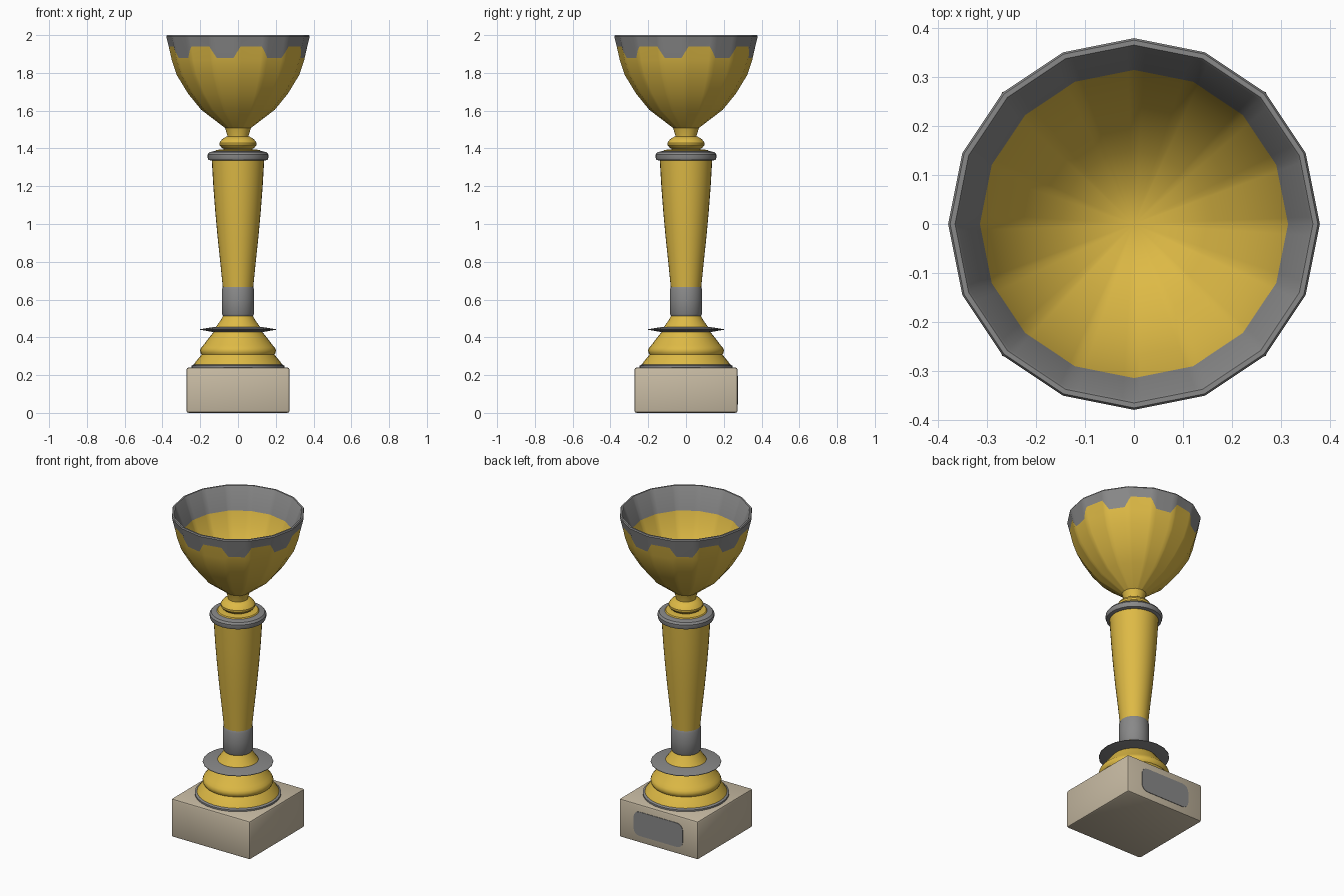
import bpy, bmesh, math
from mathutils import Vector

if "Cube" in bpy.data.objects:
    bpy.data.objects.remove(bpy.data.objects["Cube"])


def material(name, rgb):
    m = bpy.data.materials.new(name)
    m.diffuse_color = (*rgb, 1)
    m.use_nodes = True
    m.node_tree.nodes["Principled BSDF"].inputs["Base Color"].default_value = m.diffuse_color
    return m


GOLD = material("gold", (0.73, 0.49, 0.06))
GREY = material("silver grey", (0.25, 0.25, 0.25))
STONE = material("beige stone", (0.58, 0.50, 0.37))


def finish(name, bm, mats, angle=35):
    bmesh.ops.remove_doubles(bm, verts=bm.verts, dist=1e-5)
    bmesh.ops.recalc_face_normals(bm, faces=bm.faces)
    me = bpy.data.meshes.new(name)
    bm.to_mesh(me)
    bm.free()
    ob = bpy.data.objects.new(name, me)
    bpy.context.collection.objects.link(ob)
    for m in mats:
        me.materials.append(m)
    bpy.ops.object.select_all(action='DESELECT')
    ob.select_set(True)
    bpy.context.view_layer.objects.active = ob
    bpy.ops.object.shade_smooth_by_angle(angle=math.radians(angle))
    return ob


def skin(bm, rings, is_grey=lambda i: False):
    """Join successive closed rings of points with faces."""
    rows = [[bm.verts.new(p) for p in ring] for ring in rings]
    n = len(rows[0])
    for i in range(len(rows) - 1):
        for j in range(n):
            k = (j + 1) % n
            a, b, c, d = rows[i][j], rows[i][k], rows[i + 1][k], rows[i + 1][j]
            pts = [a, b, c, d]
            if (a.co - b.co).length < 1e-6:
                pts = [a, c, d]
            elif (c.co - d.co).length < 1e-6:
                pts = [a, b, c]
            bm.faces.new(pts).material_index = int(is_grey(i))


def lathe(name, profile, mat, seg=32):
    bm = bmesh.new()
    prof = [(0, profile[0][1])] + profile + [(0, profile[-1][1])]
    skin(bm, [[(r * math.cos(2 * math.pi * j / seg), r * math.sin(2 * math.pi * j / seg), z)
               for j in range(seg)] for r, z in prof])
    return finish(name, bm, [mat])


# square base with slightly rounded edges
bm = bmesh.new()
bmesh.ops.create_cube(bm, size=1)
for v in bm.verts:
    v.co = Vector((v.co.x * 0.546, v.co.y * 0.546, (v.co.z + 0.5) * 0.24))
bmesh.ops.bevel(bm, geom=bm.edges[:], offset=0.012, segments=2, profile=0.5, affect='EDGES')
finish("square_base", bm, [STONE])

# rounded name plate on the back of the base
bm = bmesh.new()
outline = []
for cx, cz, start in ((0.13, 0.155, 0), (-0.13, 0.155, 90), (-0.13, 0.085, 180), (0.13, 0.085, 270)):
    for s in range(5):
        t = math.radians(start + s * 22.5)
        outline.append((cx + 0.04 * math.cos(t), cz + 0.04 * math.sin(t)))
face = bm.faces.new([bm.verts.new((x, 0.270, z)) for x, z in outline])
ext = bmesh.ops.extrude_face_region(bm, geom=[face])
for v in [g for g in ext["geom"] if isinstance(g, bmesh.types.BMVert)]:
    v.co.y += 0.006
finish("back_plate", bm, [GREY])

# turned foot
lathe("foot_ring", [(0.245, 0.237), (0.245, 0.250), (0.235, 0.256)], GREY)
lathe("lower_foot", [(0.237, 0.25), (0.225, 0.270), (0.193, 0.308), (0.199, 0.318), (0.201, 0.332),
                     (0.195, 0.346), (0.182, 0.360), (0.152, 0.400), (0.122, 0.437)], GOLD)
lathe("foot_disc", [(0.12, 0.426), (0.200, 0.440), (0.200, 0.443), (0.12, 0.456)], GREY, 20)
lathe("upper_foot", [(0.120, 0.45), (0.112, 0.462), (0.092, 0.490), (0.078, 0.515)], GOLD)

# column with its collars
lathe("lower_collar", [(0.078, 0.512), (0.085, 0.524), (0.086, 0.59), (0.085, 0.655), (0.080, 0.668)], GREY)
lathe("column", [(0.080, 0.66), (0.092, 0.78), (0.107, 0.92), (0.120, 1.06),
                 (0.130, 1.19), (0.139, 1.34)], GOLD)
lathe("upper_collar", [(0.140, 1.335), (0.157, 1.340), (0.161, 1.352), (0.161, 1.368),
                       (0.152, 1.380), (0.125, 1.386)], GREY)
lathe("cap", [(0.125, 1.38), (0.115, 1.392), (0.065, 1.397)], GOLD)
lathe("ball", [(0.065, 1.392), (0.088, 1.405), (0.098, 1.418), (0.098, 1.430),
               (0.085, 1.448), (0.060, 1.464)], GOLD)
lathe("neck", [(0.056, 1.460), (0.057, 1.472), (0.066, 1.500), (0.070, 1.516)], GOLD)

# sixteen-sided bowl: columns at the corners plus the breaks of the eight drips
columns = []
for i in range(8):
    for off, z in ((-13.5, 1.94), (-11.25, 1.9175), (-7.5, 1.88),
                   (7.5, 1.88), (11.25, 1.9175), (13.5, 1.94)):
        columns.append((i * 45 + off - 90 - 11.25, z))


def bowl_ring(r, z):
    """Sixteen-sided ring; z None gives the scalloped paint edge."""
    ring = []
    for deg, zb in columns:
        side = (deg % 22.5) - 11.25
        if abs(abs(side) - 11.25) < 1e-6:
            side = 11.25
        zz = zb if z is None else z
        rr = 0.354 + (zz - 1.88) * 0.2 if z is None else r
        rr *= math.cos(math.radians(11.25)) / math.cos(math.radians(side))
        t = math.radians(deg)
        ring.append((rr * math.cos(t), rr * math.sin(t), zz))
    return ring


outer = [(0, 1.508), (0.068, 1.508), (0.195, 1.605), (0.264, 1.690), (0.325, 1.790), (0.350, 1.865)]
rim = [(0.380, 1.993), (0.376, 2.0), (0.366, 2.0), (0.361, 1.993)]
inner = [(0.315, 1.865), (0.285, 1.785), (0.225, 1.690), (0.150, 1.610), (0.075, 1.565), (0, 1.55)]
bm = bmesh.new()
skin(bm, [bowl_ring(r, z) for r, z in outer] + [bowl_ring(0, None)]
     + [bowl_ring(r, z) for r, z in rim + inner], lambda i: 6 <= i <= 10)
finish("bowl", bm, [GOLD, GREY])
